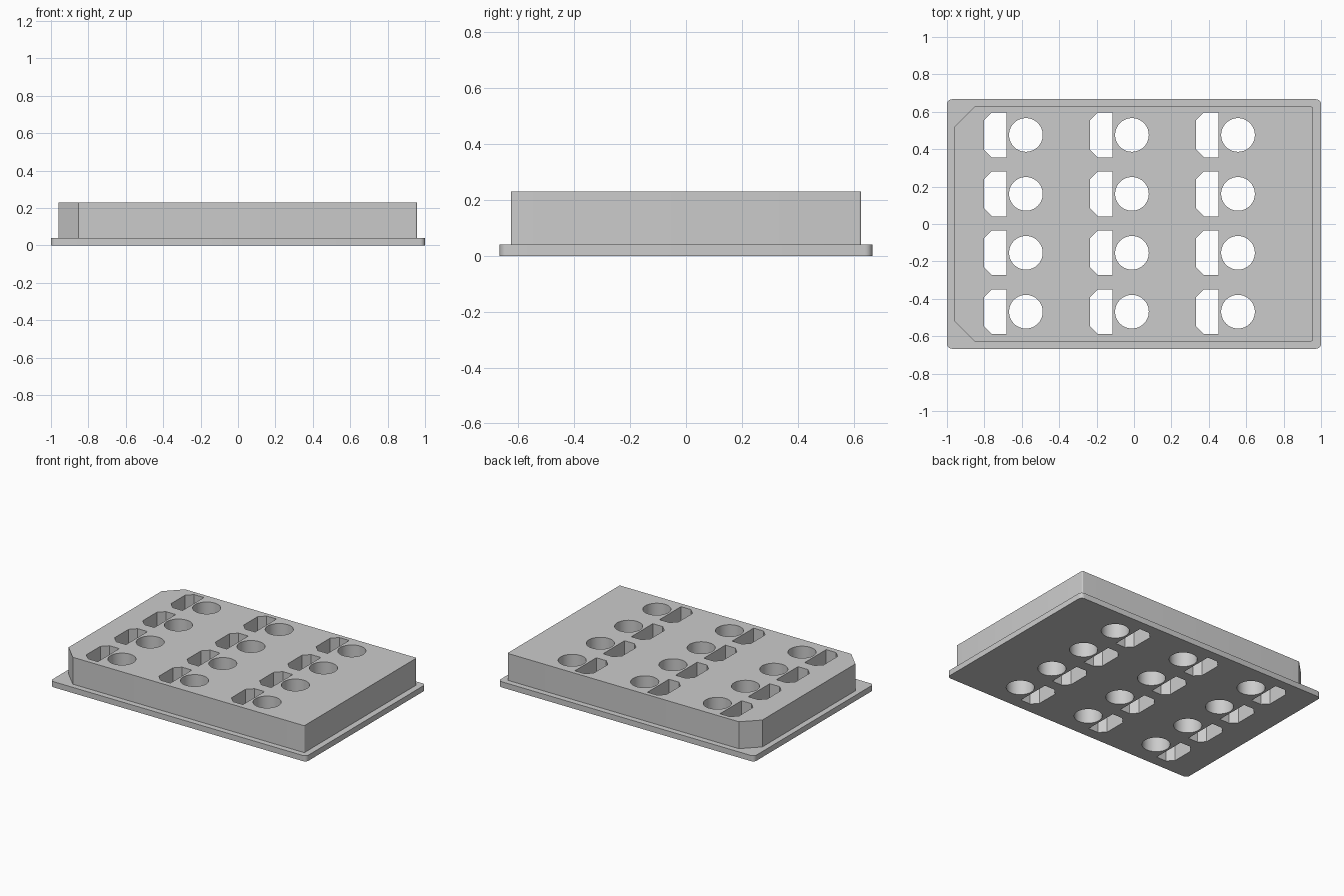
import bpy, bmesh
from math import cos, sin, pi, radians

default = bpy.data.objects.get("Cube")
if default:
    bpy.data.objects.remove(default, do_unlink=True)

grey = bpy.data.materials.new("light_grey")
grey.use_nodes = True
colour = (0.6, 0.6, 0.6, 1)
grey.diffuse_color = colour
grey.node_tree.nodes["Principled BSDF"].inputs["Base Color"].default_value = colour


def prism(bm, outline, z0, z1):
    """Extrude a counter-clockwise outline between two heights."""
    low = [bm.verts.new((x, y, z0)) for x, y in outline]
    high = [bm.verts.new((x, y, z1)) for x, y in outline]
    bm.faces.new(low[::-1])
    bm.faces.new(high)
    n = len(outline)
    for i in range(n):
        j = (i + 1) % n
        bm.faces.new((low[i], low[j], high[j], high[i]))


def arc(cx, cy, r, start, end, steps):
    return [(cx + r * cos(start + (end - start) * i / steps),
             cy + r * sin(start + (end - start) * i / steps)) for i in range(steps + 1)]


def rounded(x, y, r, quarter):
    """Rounded corner of a rectangle, at the quarter turn it faces."""
    sx, sy = ((1, 1), (-1, 1), (-1, -1), (1, -1))[quarter]
    return arc(x - sx * r, y - sy * r, r, quarter * pi / 2, (quarter + 1) * pi / 2, 6)


def make_object(name, bm):
    mesh = bpy.data.meshes.new(name)
    bm.to_mesh(mesh)
    bm.free()
    mesh.materials.append(grey)
    obj = bpy.data.objects.new(name, mesh)
    bpy.context.collection.objects.link(obj)
    return obj


# Base flange with rounded corners
W, D = 1.0, 0.667
bm = bmesh.new()
prism(bm, rounded(W, D, 0.027, 0) + rounded(-W, D, 0.027, 1)
      + rounded(-W, -D, 0.027, 2) + rounded(W, -D, 0.027, 3), 0, 0.04)
tray = make_object("perforated_block", bm)

# Raised block with two chamfered corners on one end
L, R, B, C = -0.96, 0.957, 0.627, 0.108
bm = bmesh.new()
prism(bm, rounded(R, B, 0.008, 0) + [(L + C, B), (L, B - C), (L, C - B), (L + C, -B)]
      + rounded(R, -B, 0.008, 3), 0.02, 0.23)
block = make_object("raised_block", bm)

# Grid of round holes, each beside a chamfered slot
bm = bmesh.new()
for col in range(3):
    for row in range(4):
        x = -0.578 + 0.567 * col
        y = -0.469 + 0.315 * row
        prism(bm, arc(x, y, 0.09, 0, 2 * pi, 64)[:-1], -0.1, 0.4)
        x0, x1, h, c = x - 0.224, x - 0.105, 0.12, 0.042
        prism(bm, [(x1, y - h), (x1, y + h), (x0 + c, y + h), (x0, y + h - c),
                   (x0, y - h + c), (x0 + c, y - h)], -0.1, 0.4)
holes = make_object("hole_cutters", bm)

# Combine into one solid
for helper, operation in ((block, 'UNION'), (holes, 'DIFFERENCE')):
    helper.hide_render = True
    mod = tray.modifiers.new(helper.name, 'BOOLEAN')
    mod.object = helper
    mod.operation = operation
    mod.solver = 'EXACT'
graph = bpy.context.evaluated_depsgraph_get()
solid = bpy.data.meshes.new_from_object(tray.evaluated_get(graph))
tray.modifiers.clear()
tray.data = solid
for helper in (block, holes):
    bpy.data.objects.remove(helper, do_unlink=True)
solid.materials.clear()
solid.materials.append(grey)
for face in solid.polygons:
    face.material_index = 0

# Smooth the curved walls, keep edges crisp
for obj in bpy.context.selected_objects:
    obj.select_set(False)
tray.select_set(True)
bpy.context.view_layer.objects.active = tray
bpy.ops.object.shade_smooth_by_angle(angle=radians(30))
